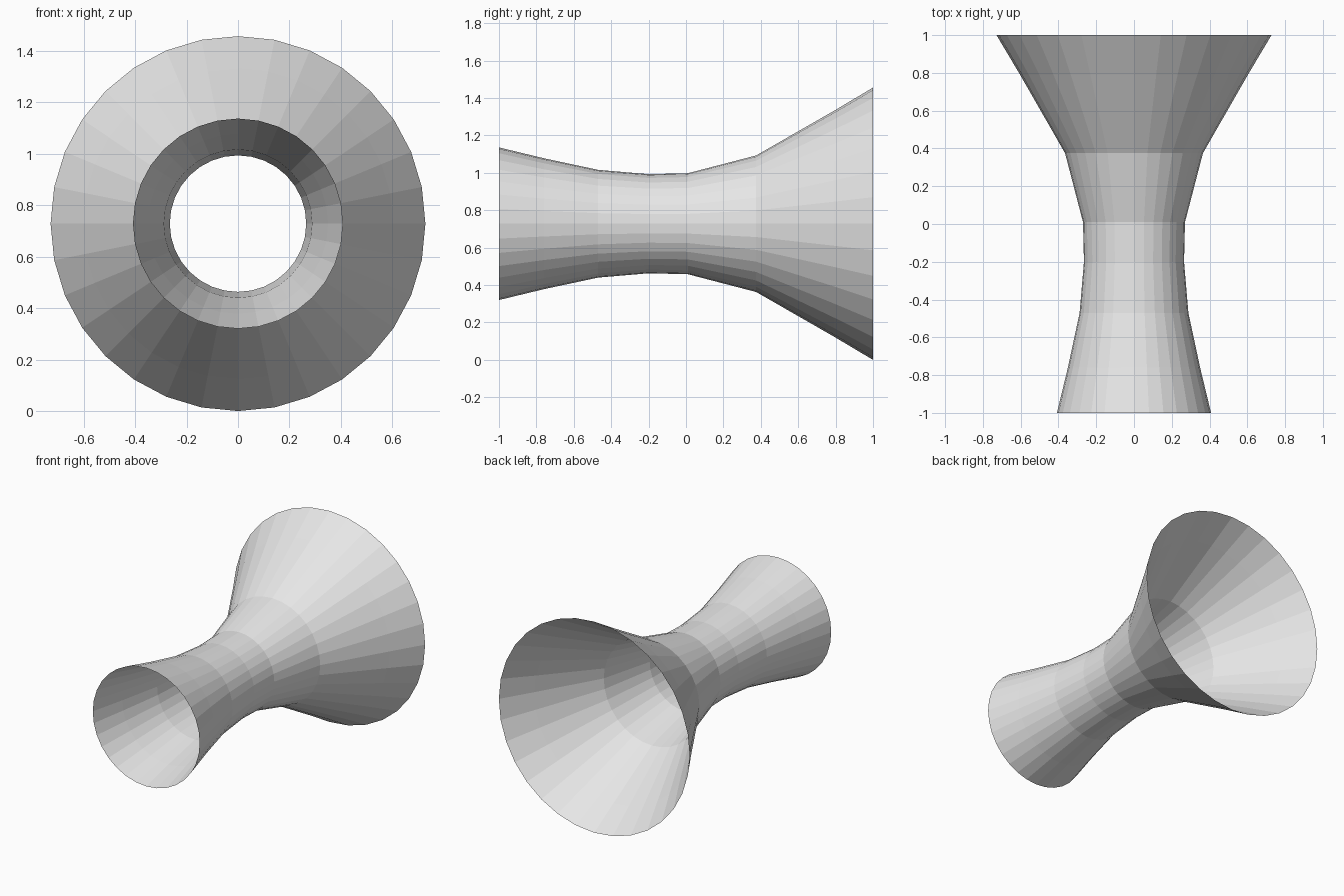
import bpy, bmesh
from math import sin, cos, tau

if "Cube" in bpy.data.objects:
    bpy.data.objects.remove(bpy.data.objects["Cube"], do_unlink=True)

SIDES = 32
AXIS_Z = 0.728
# Radius of the tube at each station along y, front to back
PROFILE = [(-1, 0.408), (-0.76, 0.35), (-0.47, 0.288), (-0.2, 0.265),
           (0.01, 0.27), (0.375, 0.365), (0.79, 0.603), (1, 0.728)]


def make_material(name, color):
    mat = bpy.data.materials.new(name)
    mat.use_nodes = True
    mat.diffuse_color = color
    mat.node_tree.nodes["Principled BSDF"].inputs["Base Color"].default_value = color
    return mat


def ring(bm, y, radius):
    return [bm.verts.new((radius * sin(tau * i / SIDES), y,
                          AXIS_Z + radius * cos(tau * i / SIDES)))
            for i in range(SIDES)]


# Open flared tube: a thin single-walled shell with flat facets
bm = bmesh.new()
rings = [ring(bm, y, r) for y, r in PROFILE]
for a, b in zip(rings, rings[1:]):
    for i in range(SIDES):
        j = (i + 1) % SIDES
        bm.faces.new((a[i], a[j], b[j], b[i]))
bm.normal_update()

# Turn the facets so they face away from the axis
inward = [f for f in bm.faces
          if f.normal.x * f.calc_center_median().x
          + f.normal.z * (f.calc_center_median().z - AXIS_Z) < 0]
bmesh.ops.reverse_faces(bm, faces=inward)

mesh = bpy.data.meshes.new("flared_tube")
bm.to_mesh(mesh)
bm.free()
mesh.materials.append(make_material("light grey", (0.8, 0.8, 0.8, 1)))
tube = bpy.data.objects.new("flared_tube", mesh)
bpy.context.collection.objects.link(tube)
